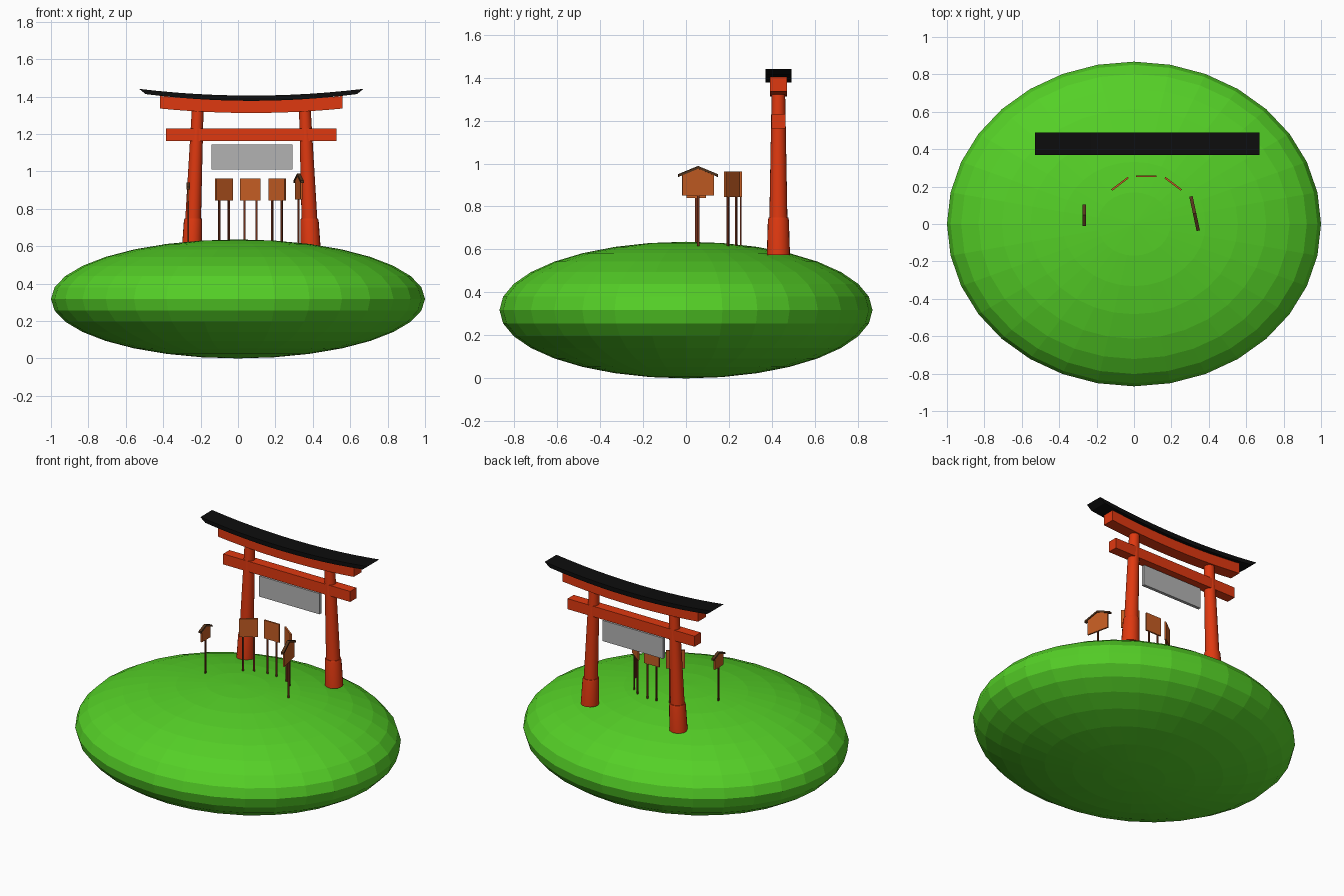
import bpy, bmesh, math
from mathutils import Matrix, Vector

if "Cube" in bpy.data.objects:
    bpy.data.objects.remove(bpy.data.objects["Cube"])


def mat(name, rgb):
    m = bpy.data.materials.new(name)
    m.diffuse_color = (*rgb, 1)
    m.use_nodes = True
    m.node_tree.nodes["Principled BSDF"].inputs["Base Color"].default_value = m.diffuse_color
    return m


GREEN = mat("grass green", (0.09, 0.63, 0.02))
RED = mat("vermilion", (0.74, 0.04, 0.005))
BLACK = mat("black", (0.004, 0.004, 0.004))
GREY = mat("plaque grey", (0.45, 0.45, 0.45))
WOOD = mat("board wood", (0.56, 0.11, 0.017))
POST = mat("post brown", (0.17, 0.03, 0.01))
ROOF = mat("roof brown", (0.09, 0.035, 0.012))


def finish(name, bm, material):
    bmesh.ops.recalc_face_normals(bm, faces=bm.faces)
    me = bpy.data.meshes.new(name)
    bm.to_mesh(me)
    bm.free()
    me.materials.append(material)
    ob = bpy.data.objects.new(name, me)
    bpy.context.collection.objects.link(ob)
    return ob


def loft(name, rings, material):
    """Skin a list of equal-sized point rings and cap both ends."""
    bm = bmesh.new()
    vs = [[bm.verts.new(p) for p in r] for r in rings]
    n = len(vs[0])
    for a, b in zip(vs, vs[1:]):
        for i in range(n):
            j = (i + 1) % n
            bm.faces.new((a[i], a[j], b[j], b[i]))
    bm.faces.new(vs[0])
    bm.faces.new(vs[-1])
    return finish(name, bm, material)


def box(name, x0, x1, y0, y1, z0, z1, material, place=Matrix()):
    rings = [[place @ Vector((x, y, z)) for x, y in
              ((x0, y0), (x1, y0), (x1, y1), (x0, y1))] for z in (z0, z1)]
    return loft(name, rings, material)


# Hill: flattened sphere
bm = bmesh.new()
bmesh.ops.create_uvsphere(bm, u_segments=32, v_segments=16, radius=1)
bmesh.ops.transform(bm, verts=bm.verts,
                    matrix=Matrix.Translation((0, 0, 0.318)) @ Matrix.Diagonal((1, 0.868, 0.318, 1)))
finish("hill", bm, GREEN)

# Gate
CX, CY = 0.071, 0.43


def beam(name, half, hw, z0, z1, sag, flare, material, n=12):
    rings = []
    for i in range(n + 1):
        t = -1 + 2 * i / n
        x, lift = t * half, sag * (t * half) ** 2
        rings.append([(CX + x - t * f, CY + y, z + lift) for y, z, f in
                      ((-hw, z0, flare), (hw, z0, flare), (hw, z1, 0), (-hw, z1, 0))])
    return loft(name, rings, material)


beam("top_lintel", 0.60, 0.06, 1.377, 1.405, 0.1, 0.035, BLACK)
beam("upper_beam", 0.487, 0.039, 1.312, 1.379, 0.1, 0.0, RED)
beam("lower_beam", 0.456, 0.032, 1.162, 1.23, 0, 0, RED, 1)
box("plaque", -0.142, 0.291, CY - 0.01, CY + 0.01, 1.01, 1.144, GREY)

# Leaning pillars with base collars
for side, label in ((-1, "left"), (1, "right")):
    def ring(z, r):
        lean = 0.287 + 0.03 * (1.32 - z) / 0.72
        return [(CX + side * lean + r * math.cos(a), CY + r * math.sin(a), z)
                for a in (2 * math.pi * i / 20 for i in range(20))]
    for part, rings in (("pillar", [ring(0.6, 0.043), ring(0.745, 0.042), ring(1.35, 0.031)]),
                        ("collar", [ring(0.575, 0.054), ring(0.735, 0.049), ring(0.748, 0.046)])):
        ob = loft(f"{label}_{part}", rings, RED)
        bpy.context.view_layer.objects.active = ob
        ob.select_set(True)
        bpy.ops.object.shade_smooth_by_angle(angle=math.radians(35))
        ob.select_set(False)


def frame(x, y, deg):
    return Matrix.Translation((x, y, 0)) @ Matrix.Rotation(math.radians(deg), 4, 'Z')


# Three plain notice boards in an arc
for label, x, y, deg in (("left", -0.075, 0.215, 37), ("middle", 0.066, 0.255, 0),
                         ("right", 0.209, 0.215, -37)):
    f = frame(x, y, deg)
    box(f"{label}_board", -0.055, 0.055, -0.005, 0.005, 0.845, 0.963, WOOD, f)
    for s in (-1, 1):
        box(f"{label}_board_leg", s * 0.032 - 0.005, s * 0.032 + 0.005, -0.004, 0.004,
            0.61, 0.85, POST, f)


# Gabled signs on single posts
def gabled_sign(label, x, y, deg, w, roof_w, z0, eave, apex):
    f = frame(x, y, deg)
    slope = (apex - eave) / roof_w
    prof = [(-w, z0), (w, z0), (w, apex - slope * w - 0.006), (0, apex - 0.006),
            (-w, apex - slope * w - 0.006)]
    loft(f"{label}_gabled_board", [[f @ Vector((u, d, z)) for u, z in prof]
                                   for d in (-0.005, 0.005)], WOOD)
    t = 0.012
    prof = [(-roof_w, eave - t), (0, apex - t), (roof_w, eave - t),
            (roof_w, eave), (0, apex), (-roof_w, eave)]
    loft(f"{label}_gable_roof", [[f @ Vector((u, d, z)) for u, z in prof]
                                 for d in (-0.009, 0.009)], ROOF)
    box(f"{label}_gable_post", -0.005, 0.005, -0.004, 0.004, 0.61, z0 + 0.02, POST, f)


gabled_sign("right", 0.324, 0.056, -78, 0.075, 0.094, 0.85, 0.95, 0.988)
gabled_sign("left", -0.266, 0.047, 90, 0.045, 0.058, 0.84, 0.915, 0.94)
